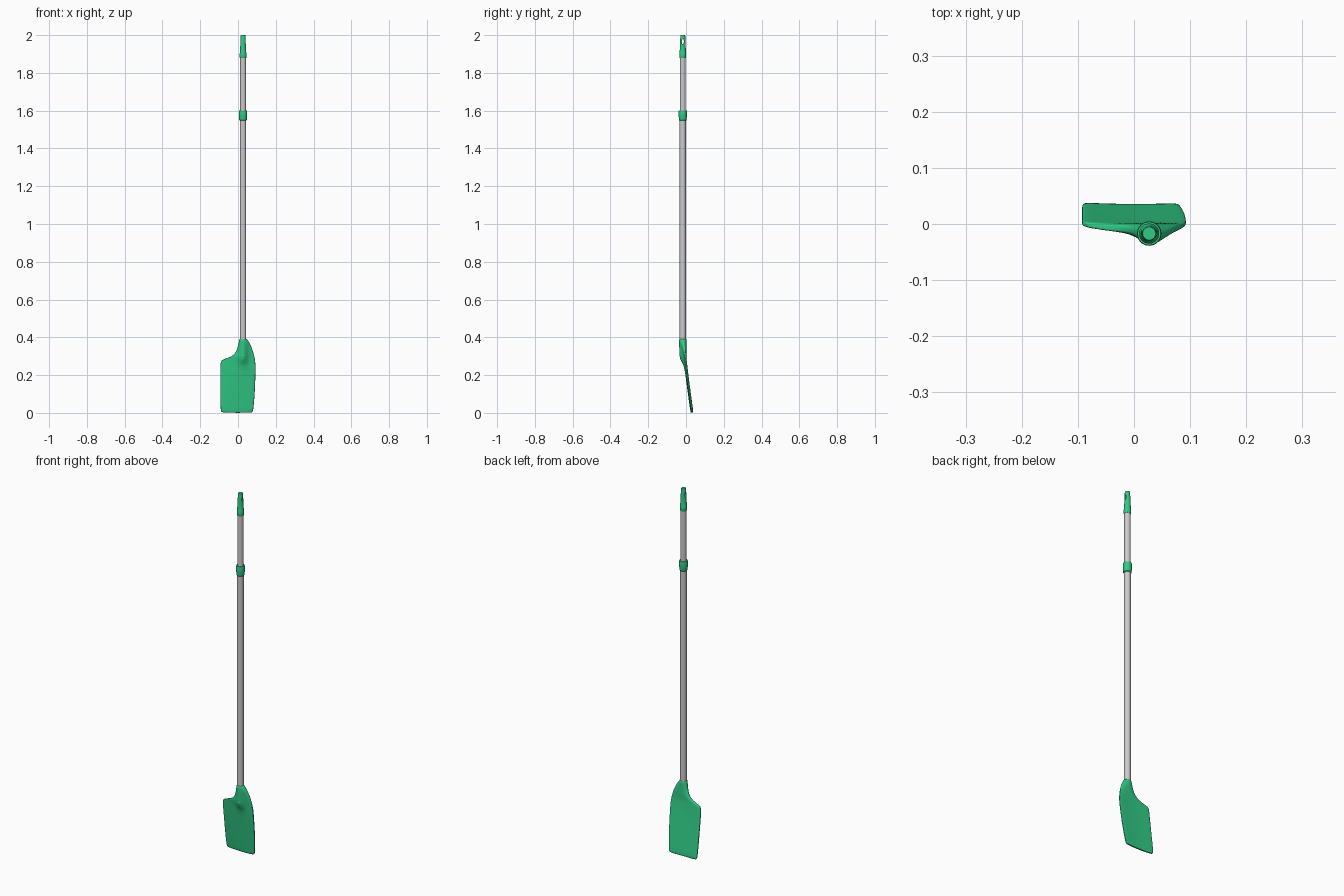
import bpy, bmesh
from math import sin, cos, pi, exp, copysign, radians

if "Cube" in bpy.data.objects:
    bpy.data.objects.remove(bpy.data.objects["Cube"])

AX, AY = 0.027, -0.017   # shaft axis

green = bpy.data.materials.new("green_plastic")
green.diffuse_color = (0.03, 0.6, 0.24, 1)
green.use_nodes = True
green.node_tree.nodes["Principled BSDF"].inputs["Base Color"].default_value = green.diffuse_color


def make(name, rings, mat=None):
    """Skin a stack of equal-length closed rings and cap both ends."""
    bm = bmesh.new()
    vs = [[bm.verts.new(p) for p in ring] for ring in rings]
    n = len(vs[0])
    for a, b in zip(vs, vs[1:]):
        for i in range(n):
            j = (i + 1) % n
            bm.faces.new((a[i], a[j], b[j], b[i]))
    bm.faces.new(vs[0][::-1])
    bm.faces.new(vs[-1])
    bmesh.ops.recalc_face_normals(bm, faces=bm.faces)
    me = bpy.data.meshes.new(name)
    bm.to_mesh(me)
    bm.free()
    ob = bpy.data.objects.new(name, me)
    bpy.context.collection.objects.link(ob)
    if mat:
        me.materials.append(mat)
    return ob


def lathe(name, profile, mat=None, n=40):
    return make(name, [[(AX + r * cos(2 * pi * i / n), AY + r * sin(2 * pi * i / n), z)
                        for i in range(n)] for r, z in profile], mat)


def smooth(ob, angle=35):
    bpy.ops.object.select_all(action='DESELECT')
    ob.select_set(True)
    bpy.context.view_layer.objects.active = ob
    bpy.ops.object.shade_smooth_by_angle(angle=radians(angle))


# telescopic shaft: lower and upper tube
smooth(lathe("lower_shaft", [(0.0165, 0.30), (0.0165, 1.57)]))
smooth(lathe("upper_shaft", [(0.0155, 1.55), (0.0155, 1.90)]))

# clamp collar
smooth(lathe("collar", [(0.018, 1.548), (0.0205, 1.551), (0.0205, 1.562), (0.0218, 1.567),
                        (0.0218, 1.597), (0.0205, 1.602), (0.017, 1.602)], green))

# end grip with a hanging slot through it
grip = lathe("end_grip", [(0.0165, 1.878), (0.018, 1.881), (0.018, 1.902), (0.0168, 1.906),
                          (0.0155, 1.935), (0.0138, 1.97), (0.013, 1.995), (0.0115, 2.0)], green)
slot = make("slot_cutter", [[(x, AY + 0.0055 * cos(2 * pi * i / 24),
                              1.966 + 0.014 * sin(2 * pi * i / 24)) for i in range(24)]
                            for x in (AX - 0.05, AX + 0.05)])
slot.hide_render = True
cut = grip.modifiers.new("slot", 'BOOLEAN')
cut.operation = 'DIFFERENCE'
cut.solver = 'EXACT'
cut.object = slot
bpy.ops.object.select_all(action='DESELECT')
grip.select_set(True)
bpy.context.view_layer.objects.active = grip
bpy.ops.object.modifier_apply(modifier="slot")
bpy.data.objects.remove(slot)
smooth(grip)

# blade rows: left x, left z, right x, right z, centre y, half thickness, rib depth, edge squareness
ROWS = [
    (-0.084, 0.001, 0.071, 0.000, 0.030, 0.004, 0.000, 0.35),
    (-0.091, 0.007, 0.079, 0.005, 0.030, 0.0065, 0.000, 0.35),
    (-0.093, 0.030, 0.083, 0.030, 0.027, 0.007, 0.000, 0.35),
    (-0.093, 0.130, 0.091, 0.130, 0.013, 0.007, 0.000, 0.35),
    (-0.093, 0.235, 0.093, 0.225, 0.000, 0.007, 0.000, 0.35),
    (-0.093, 0.262, 0.093, 0.255, -0.003, 0.007, 0.005, 0.35),
    (-0.090, 0.280, 0.091, 0.277, -0.005, 0.007, 0.021, 0.38),
    (-0.055, 0.291, 0.087, 0.298, -0.007, 0.008, 0.022, 0.42),
    (-0.025, 0.303, 0.081, 0.320, -0.008, 0.010, 0.019, 0.50),
    (-0.008, 0.326, 0.073, 0.345, -0.010, 0.012, 0.014, 0.65),
    (0.001, 0.358, 0.062, 0.370, -0.014, 0.016, 0.007, 0.85),
    (0.006, 0.386, 0.049, 0.387, -0.017, 0.0195, 0.001, 1.0),
    (0.009, 0.395, 0.045, 0.395, -0.017, 0.018, 0.000, 1.0),
]
N = 40
rings = []
for xl, zl, xr, zr, yc, t, rib, e in ROWS:
    ring = []
    for i in range(N):
        a = 2 * pi * (i + 0.5) / N
        u = (cos(a) + 1) / 2
        x = xl + (xr - xl) * u
        s = copysign(abs(sin(a)) ** e, sin(a))
        y = yc + t * s + 0.004 * (x / 0.09) ** 2 * (1 - e) / 0.65
        if s < 0:
            y += rib * s * exp(-((x - AX) / 0.021) ** 2)
        ring.append((x, y, zl + (zr - zl) * u))
    rings.append(ring)
blade = make("blade", rings, green)
smooth(blade, 60)
blade.modifiers.new("subdivision", 'SUBSURF').levels = 1
blade.modifiers["subdivision"].render_levels = 1
